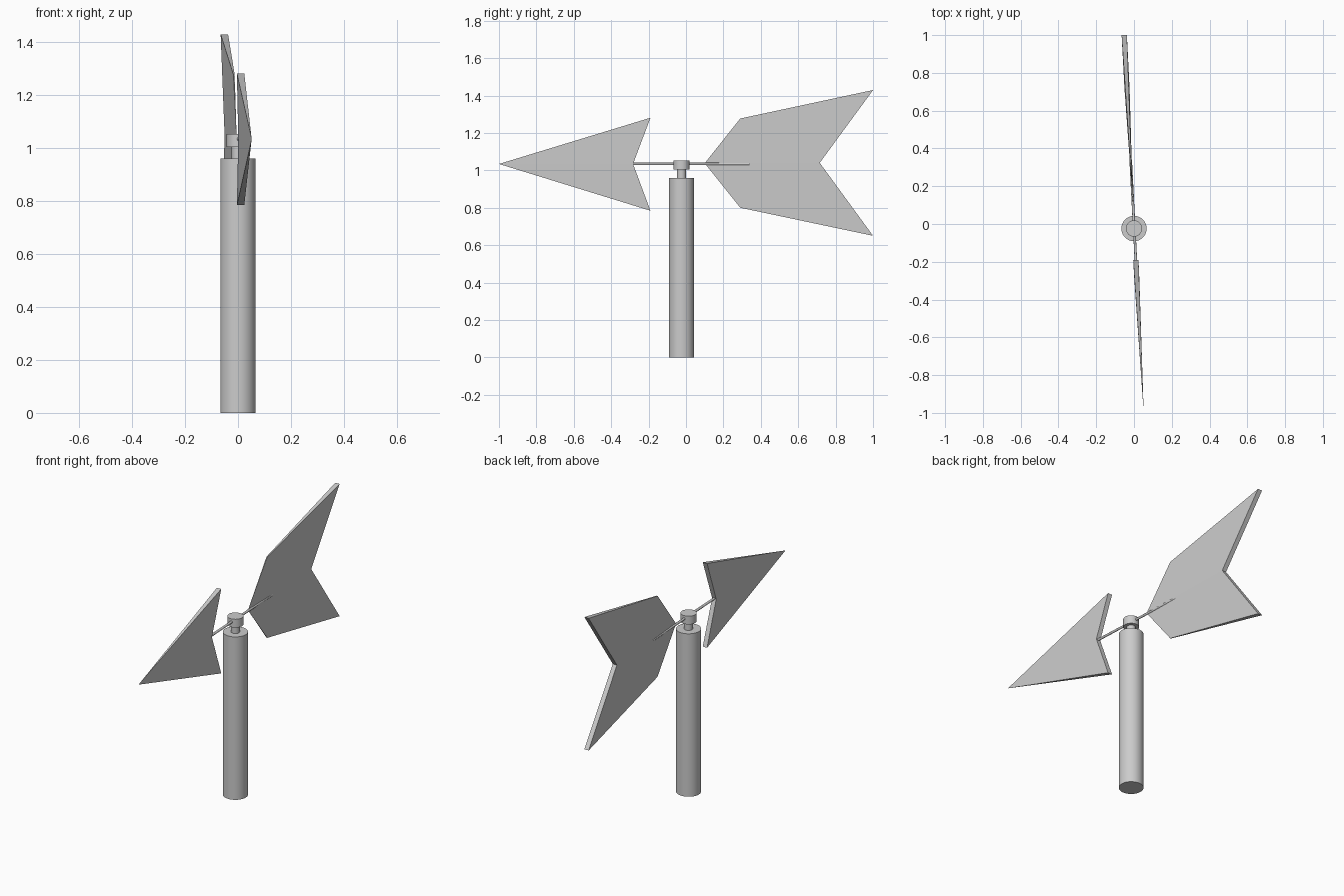
import bpy, bmesh
from math import atan
from mathutils import Vector, Matrix

if "Cube" in bpy.data.objects:
    bpy.data.objects.remove(bpy.data.objects["Cube"])

PIVOT_Y = -0.024
SLOPE = -0.0515          # sideways drift of the arrow along y
AXIS_Z = 1.034


def cylinder(name, radius, z0, z1):
    bpy.ops.mesh.primitive_cylinder_add(vertices=48, radius=radius, depth=z1 - z0,
                                        location=(0, PIVOT_Y, (z0 + z1) / 2))
    ob = bpy.context.object
    ob.name = name
    bpy.ops.object.shade_smooth_by_angle()
    return ob


def rod(name, y0, y1, radius):
    a = Vector((SLOPE * y0, y0, AXIS_Z))
    b = Vector((SLOPE * y1, y1, AXIS_Z))
    bpy.ops.mesh.primitive_cylinder_add(vertices=16, radius=radius, depth=(b - a).length,
                                        location=(a + b) / 2)
    ob = bpy.context.object
    ob.name = name
    ob.rotation_euler = (b - a).to_track_quat('Z', 'Y').to_euler()
    bpy.ops.object.shade_smooth_by_angle()


def wedge(name, outline, root, notch):
    """Tapered plate; outline points are (y, z, half thickness)."""
    bm = bmesh.new()
    sides = [[bm.verts.new((SLOPE * y + s * t, y, z)) for y, z, t in outline] for s in (1, -1)]
    n = len(outline)
    for v in sides:
        # split along the centre line into an upper and a lower half
        a, b = sorted((root, notch))
        for loop in (v[a:b + 1], v[b:] + v[:a + 1]):
            i = loop.index(v[notch])
            loop = loop[i:] + loop[:i]
            for k in range(1, len(loop) - 1):
                bm.faces.new((loop[0], loop[k], loop[k + 1]))
    for i in range(n):
        j = (i + 1) % n
        bm.faces.new((sides[0][i], sides[0][j], sides[1][j], sides[1][i]))
    bmesh.ops.remove_doubles(bm, verts=bm.verts, dist=1e-5)
    bmesh.ops.recalc_face_normals(bm, faces=bm.faces)
    me = bpy.data.meshes.new(name)
    bm.to_mesh(me)
    bm.free()
    bpy.context.collection.objects.link(bpy.data.objects.new(name, me))


# Post, neck and swivel hub
cylinder("post", 0.067, 0, 0.96)
cylinder("neck", 0.024, 0.95, 1.01)
cylinder("hub", 0.043, 1.004, 1.053)

# Rod joining head and tail
rod("arrow_rod", -0.295, 0.34, 0.0068)

# Arrow head, sharp at the tip
wedge("arrow_head", [(-1.0, 1.034, 0), (-0.19, 1.281, 0.014),
                     (-0.283, 1.034, 0.0135), (-0.19, 0.784, 0.014)], 0, 2)

# Tail vane, sharp at the leading point
wedge("tail_vane", [(0.1, 1.038, 0), (0.29, 1.277, 0.0025), (1.0, 1.429, 0.014),
                    (0.715, 1.04, 0.0135), (1.0, 0.65, 0.014), (0.29, 0.80, 0.0025)], 0, 3)
